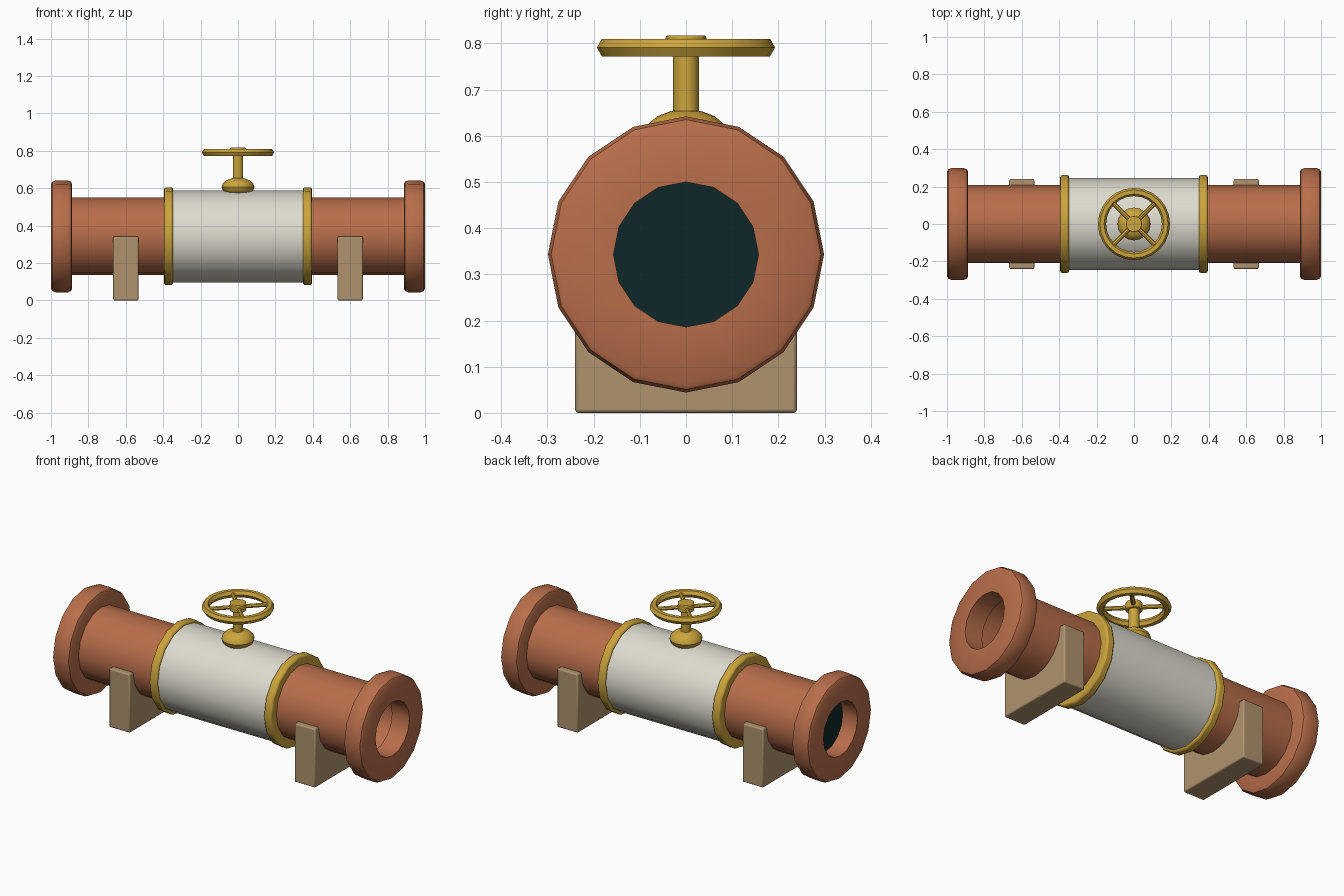
import bpy, bmesh, math
from mathutils import Matrix

cube = bpy.data.objects.get("Cube")
if cube:
    bpy.data.objects.remove(cube)

AXIS = 0.343   # height of the pipe axis
SIDES = 16


def material(name, rgb):
    m = bpy.data.materials.new(name)
    m.use_nodes = True
    m.diffuse_color = (*rgb, 1)
    bsdf = next(n for n in m.node_tree.nodes if n.type == 'BSDF_PRINCIPLED')
    bsdf.inputs["Base Color"].default_value = (*rgb, 1)
    return m


TERRACOTTA = material("terracotta", (0.48, 0.155, 0.069))
CREAM = material("cream", (0.73, 0.71, 0.62))
GOLD = material("gold", (0.6, 0.37, 0.045))
TAN = material("tan", (0.43, 0.295, 0.155))
DARK = material("dark teal", (0.005, 0.02, 0.021))


def finish(bm, name, mat, bevel=0, segments=2):
    bmesh.ops.recalc_face_normals(bm, faces=bm.faces[:])
    mesh = bpy.data.meshes.new(name)
    bm.to_mesh(mesh)
    bm.free()
    mesh.materials.append(mat)
    ob = bpy.data.objects.new(name, mesh)
    bpy.context.collection.objects.link(ob)
    if bevel:
        mod = ob.modifiers.new("edge_bevel", 'BEVEL')
        mod.width = bevel
        mod.segments = segments
        mod.limit_method = 'ANGLE'
    bpy.ops.object.select_all(action='DESELECT')
    bpy.context.view_layer.objects.active = ob
    ob.select_set(True)
    bpy.ops.object.shade_smooth_by_angle(angle=math.radians(35))
    return ob


def ring(name, mat, profile, bevel=0):
    """Closed (x, radius) profile turned around the pipe axis."""
    bm = bmesh.new()
    loops = []
    for i in range(SIDES):
        a = math.tau * i / SIDES
        loops.append([bm.verts.new((x, r * math.sin(a), AXIS + r * math.cos(a)))
                      for x, r in profile])
    n = len(profile)
    for i in range(SIDES):
        p, q = loops[i], loops[(i + 1) % SIDES]
        for j in range(n):
            k = (j + 1) % n
            bm.faces.new((p[j], p[k], q[k], q[j]))
    return finish(bm, name, mat, bevel)


def tube(name, mat, x0, x1, r_in, r_out, bevel=0):
    return ring(name, mat, [(x0, r_in), (x1, r_in), (x1, r_out), (x0, r_out)], bevel)


def cylinder(name, mat, radius, length, matrix, sides=SIDES, bevel=0):
    bm = bmesh.new()
    bmesh.ops.create_cone(bm, cap_ends=True, segments=sides, radius1=radius,
                          radius2=radius, depth=length, matrix=matrix)
    return finish(bm, name, mat, bevel)


# Pipe and valve body
tube("pipe", TERRACOTTA, -0.93, 0.93, 0.165, 0.208)
tube("valve_body", CREAM, -0.36, 0.36, 0.2, 0.246, 0.012)

for side, s in (("left", 1), ("right", -1)):
    # End flange with rounded rim
    flange = [(1.0, 0.157), (1.0, 0.28), (0.993, 0.292), (0.975, 0.299),
              (0.91, 0.299), (0.893, 0.292), (0.887, 0.28), (0.887, 0.157)]
    ring(side + "_flange", TERRACOTTA, [(s * x, r) for x, r in flange])
    # Collar at the end of the valve body
    tube(side + "_collar", GOLD, s * 0.347, s * 0.395, 0.2, 0.261, 0.01)

    # Saddle support, a block with a half-round seat
    bm = bmesh.new()
    outline = [(-0.24, AXIS), (-0.24, 0), (0.24, 0), (0.24, AXIS)]
    for i in range(13):
        a = math.pi * i / 12
        outline.append((0.2 * math.cos(a), AXIS - 0.2 * math.sin(a)))
    face = bm.faces.new([bm.verts.new((s * 0.6 - 0.067, y, z)) for y, z in outline])
    out = bmesh.ops.extrude_face_region(bm, geom=[face])
    bmesh.ops.translate(bm, vec=(0.134, 0, 0),
                        verts=[v for v in out["geom"] if isinstance(v, bmesh.types.BMVert)])
    finish(bm, side + "_support", TAN, 0.007)

# Dark closure inside the right end
cylinder("inner_closure", DARK, 0.17, 0.01,
         Matrix.Translation((-0.9, 0, AXIS)) @ Matrix.Rotation(math.pi / 2, 4, 'Y'))

# Bonnet, a flattened ball on top of the body
bm = bmesh.new()
bmesh.ops.create_uvsphere(bm, u_segments=SIDES, v_segments=8, radius=1,
                          matrix=Matrix.Translation((0, 0, 0.607)) @ Matrix.Diagonal((0.088, 0.088, 0.05, 1)))
finish(bm, "bonnet", GOLD)

# Stem and hub
cylinder("stem", GOLD, 0.028, 0.17, Matrix.Translation((0, 0, 0.715)))
cylinder("wheel_hub", GOLD, 0.044, 0.044, Matrix.Translation((0, 0, 0.795)), bevel=0.004)

# Handwheel rim and spokes
WHEEL_Z = 0.791
bpy.ops.mesh.primitive_torus_add(location=(0, 0, WHEEL_Z), major_radius=0.171,
                                 minor_radius=0.022, major_segments=24, minor_segments=6)
rim = bpy.context.object
rim.name = "handwheel_rim"
rim.data.materials.append(GOLD)
bpy.ops.object.shade_smooth_by_angle(angle=math.radians(35))

for i in range(4):
    turn = Matrix.Rotation(math.radians(45 + 90 * i), 4, 'Z')
    lay = Matrix.Translation((0.095, 0, WHEEL_Z)) @ Matrix.Rotation(math.pi / 2, 4, 'Y')
    cylinder("spoke_%d" % (i + 1), GOLD, 0.012, 0.14, turn @ lay, sides=8)
